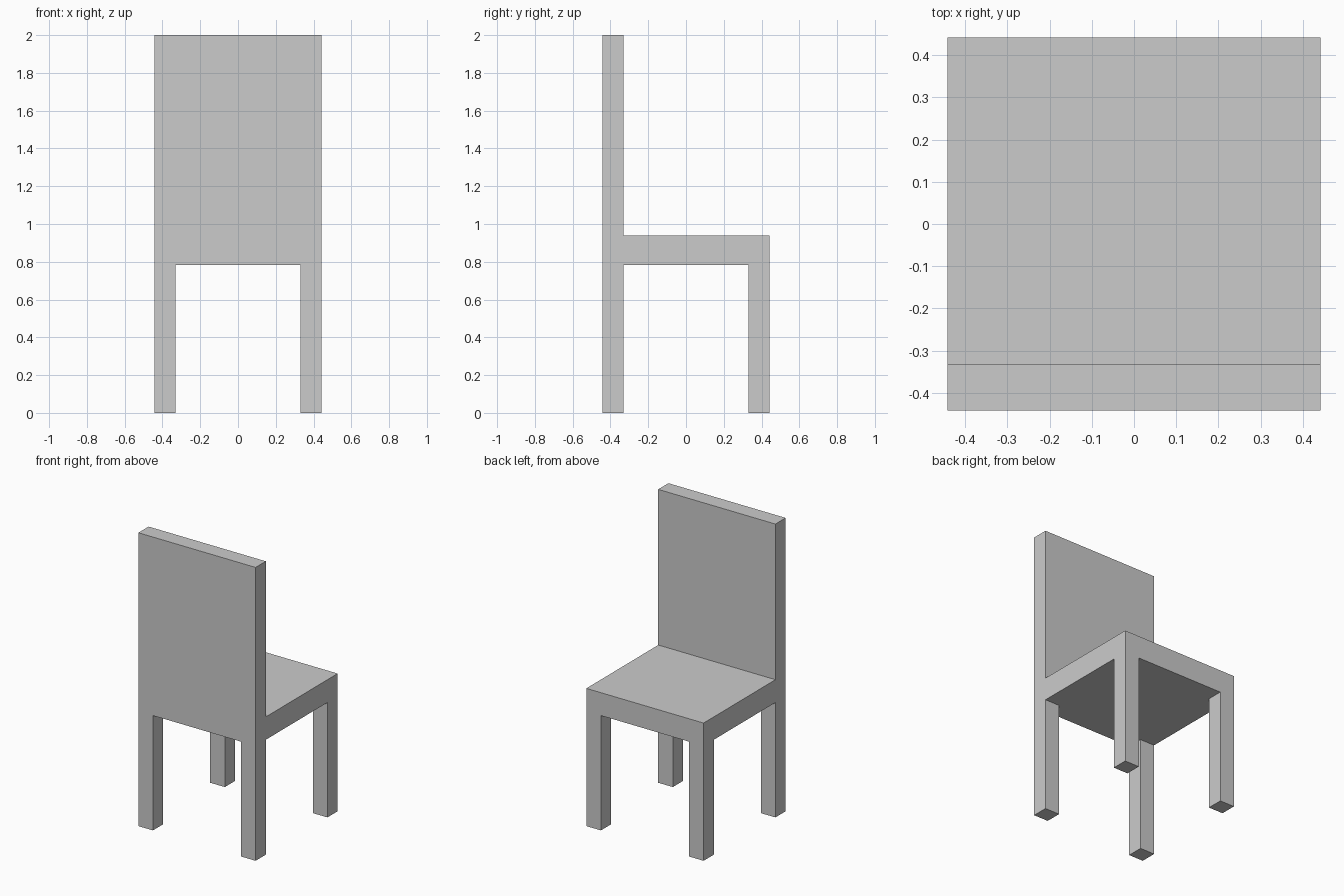
import bpy
import bmesh

if "Cube" in bpy.data.objects:
    bpy.data.objects.remove(bpy.data.objects["Cube"])

OUT, IN = 0.442, 0.332            # outer half width, inner side of legs and back
SEAT_LOW, SEAT_TOP, TOP = 0.783, 0.939, 2.0
STEPS = (-OUT, -IN, IN, OUT)

bm = bmesh.new()


def extrude(faces, dz):
    """Extrude faces along z by dz."""
    geom = bmesh.ops.extrude_face_region(bm, geom=faces)["geom"]
    verts = [g for g in geom if isinstance(g, bmesh.types.BMVert)]
    bmesh.ops.translate(bm, verts=verts, vec=(0, 0, dz))


def flat_faces(z, test):
    """Horizontal faces at height z whose centre passes the test."""
    return [f for f in bm.faces
            if all(abs(v.co.z - z) < 1e-4 for v in f.verts)
            and test(f.calc_center_median())]


# Seat slab: a 3 x 3 grid given thickness
grid = [[bm.verts.new((x, y, SEAT_LOW)) for x in STEPS] for y in STEPS]
for j in range(3):
    for i in range(3):
        bm.faces.new((grid[j][i], grid[j][i + 1], grid[j + 1][i + 1], grid[j + 1][i]))
extrude(bm.faces[:], SEAT_TOP - SEAT_LOW)

# Backrest: rises from the -y strip
extrude(flat_faces(SEAT_TOP, lambda c: c.y < -IN), TOP - SEAT_TOP)

# Legs: drop from the four corner cells
extrude(flat_faces(SEAT_LOW, lambda c: abs(c.x) > IN and abs(c.y) > IN), -SEAT_LOW)

# Clean up into one seamless solid
bmesh.ops.recalc_face_normals(bm, faces=bm.faces[:])
mesh = bpy.data.meshes.new("chair")
bm.to_mesh(mesh)
bm.free()
bpy.context.collection.objects.link(bpy.data.objects.new("chair", mesh))
